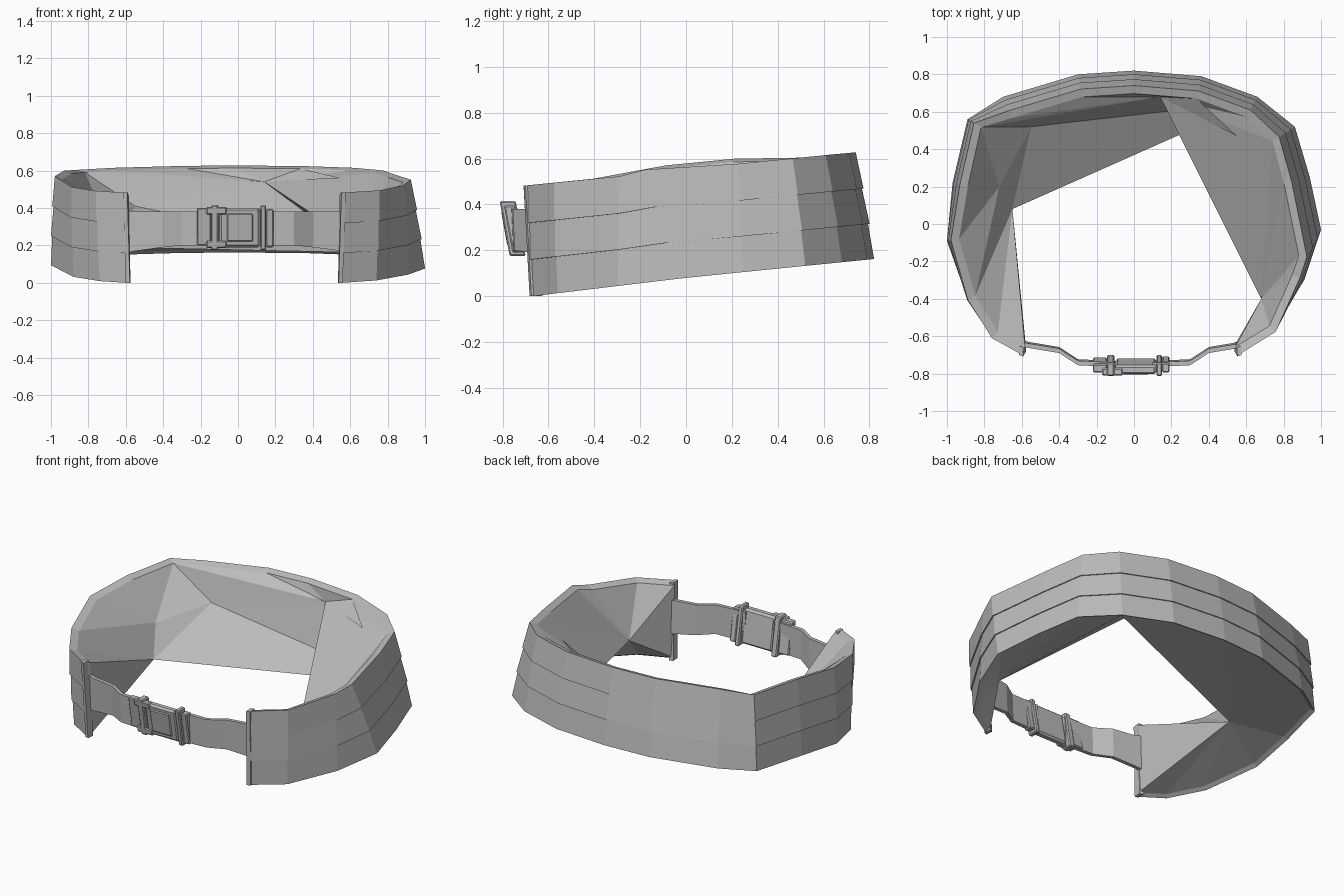
import bpy
import bmesh
from mathutils import Vector

default_cube = bpy.data.objects.get("Cube")
if default_cube:
    bpy.data.objects.remove(default_cube, do_unlink=True)


def make_material(name, colour):
    material = bpy.data.materials.new(name)
    material.use_nodes = True
    material.diffuse_color = colour
    material.node_tree.nodes["Principled BSDF"].inputs["Base Color"].default_value = colour
    return material


grey = make_material("webbing grey", (0.5, 0.5, 0.5, 1))


def finish(name, bm):
    """Turn a bmesh into a flat shaded object."""
    bmesh.ops.recalc_face_normals(bm, faces=bm.faces)
    mesh = bpy.data.meshes.new(name)
    bm.to_mesh(mesh)
    bm.free()
    mesh.materials.append(grey)
    obj = bpy.data.objects.new(name, mesh)
    bpy.context.collection.objects.link(obj)
    return obj


def loft(name, sections, wrap=True):
    """Join equal cross-sections and cap both ends; wrap closes each section."""
    bm = bmesh.new()
    rings = [[bm.verts.new(p) for p in section] for section in sections]
    count = len(rings[0])
    for near, far in zip(rings, rings[1:]):
        for i in range(count if wrap else count - 1):
            j = (i + 1) % count
            bm.faces.new((near[i], near[j], far[j], far[i]))
    bm.faces.new(rings[0])
    bm.faces.new(rings[-1])
    return finish(name, bm)


def slab(name, x, y, z, bevel=0.006):
    """Box between the given ranges, leaning forward at the top."""
    def ring(px):
        corners = ((y[0], z[0]), (y[1], z[0]), (y[1], z[1]), (y[0], z[1]))
        return [(px, py - 0.18 * (pz - 0.29), pz) for py, pz in corners]
    obj = loft(name, [ring(x[0]), ring(x[1])])
    modifier = obj.modifiers.new("soft edge", "BEVEL")
    modifier.width = bevel
    modifier.segments = 1


# Outer line of the padded belt, seen from above
path = [Vector(p) for p in (
    (-0.59, -0.67), (-0.74, -0.59), (-0.88, -0.4), (-1, -0.09), (-0.97, 0.22),
    (-0.89, 0.56), (-0.7, 0.68), (-0.3, 0.8), (0, 0.82), (0.36, 0.79),
    (0.66, 0.68), (0.86, 0.52), (0.94, 0.25), (1, -0.03), (0.91, -0.3),
    (0.74, -0.56), (0.55, -0.67))]

# Each layer is (height fraction, outward flare); the bands overlap like shingles
layers = ((0, 0), (0.33, 0), (0.33, 0.007), (0.66, 0), (0.66, 0.007), (1, 0))


def belt_section(i):
    here = path[i]
    tangent = (path[min(i + 1, len(path) - 1)] - path[max(i - 1, 0)]).normalized()
    inward = Vector((tangent.y, -tangent.x))
    back = min(max((here.y + 0.6) / 0.7, 0), 1)
    side_taper = 0.04 if here.x < -0.8 else 0.1 if here.x > 0.8 else 0.08
    taper = side_taper * back - 0.03 * (1 - back)
    lean = 0.15 if here.x > 0.99 else 0
    base = 0.08 + (0.12 if here.y < 0 else 0.1) * here.y
    # The right hip sits slightly higher
    if here.x < -0.9:
        base += 0.025
    tall = 0.475 - 0.012 * here.y

    def point(height, inset):
        flat = here + inward * (taper * height + inset)
        return (flat.x, flat.y - lean * height, base + tall * height)

    outer = [point(height, -flare) for height, flare in layers]
    return [point(0.03, 0.025)] + outer + [point(0.97, 0.045)]


sections = [belt_section(i) for i in range(len(path))]
loft("padded_belt", sections, wrap=False)

# Binding along both open ends of the padding
for name, section, side in (("right_end_binding", sections[0], 1),
                            ("left_end_binding", sections[-1], -1)):
    rings = []
    for spot in (Vector(section[1]), Vector(section[6])):
        rings.append([spot + Vector((side * dx, dy, 0)) for dx, dy in
                      ((-0.01, -0.004), (0.012, -0.012), (0.016, 0.035), (-0.008, 0.045))])
    loft(name, rings)

# Loose inner lining: broad creased panels gathered from the rims to a few hubs
bm = bmesh.new()
low_rim = [bm.verts.new(section[0]) for section in sections]
top_rim = [bm.verts.new(section[-1]) for section in sections]
right_fold = bm.verts.new((-0.65, 0.08, 0.19))
right_shelf = bm.verts.new((-0.72, 0.2, 0.36))
crease = bm.verts.new((-0.55, 0.52, 0.41))
back_mid = bm.verts.new((0.14, 0.68, 0.54))
left_fold = bm.verts.new((0.68, -0.4, 0.18))
tongue = bm.verts.new((0.55, 0.47, 0.56))


def gather(rim, hubs):
    """Fan each rim stretch to its hub and bridge neighbouring hubs."""
    start, previous = 0, None
    for hub, stop in hubs:
        if previous:
            bm.faces.new((rim[start], previous, hub))
        for i in range(start, stop):
            bm.faces.new((rim[i], rim[i + 1], hub))
        start, previous = stop, hub


last = len(path) - 1
gather(top_rim, ((right_fold, 2), (right_shelf, 5), (crease, 5), (back_mid, 11),
                 (left_fold, last)))
gather(low_rim, ((right_fold, 10), (crease, 10), (back_mid, 10), (left_fold, last)))
bm.faces.new((right_fold, right_shelf, crease))
bm.faces.new((top_rim[0], low_rim[0], right_fold))
bm.faces.new((top_rim[-1], low_rim[-1], left_fold))
bm.faces.new((back_mid, tongue, top_rim[9]))
finish("inner_lining", bm)

# Front webbing strap: x distance, y, bottom and top, mirrored to both sides
strap = ((0.6, -0.635, 0.16, 0.39), (0.55, -0.645, 0.17, 0.38), (0.4, -0.67, 0.19, 0.38),
         (0.3, -0.735, 0.2, 0.38), (0.1, -0.745, 0.2, 0.385))
for name, side in (("right_strap", -1), ("left_strap", 1)):
    rings = []
    for x, y, low, high in strap:
        rings.append([(side * x, y - 0.012, low), (side * x, y + 0.012, low),
                      (side * x, y + 0.004, high), (side * x, y - 0.02, high)])
    loft(name, rings)

# Side release buckle
slab("buckle_body", (-0.1, 0.12), (-0.785, -0.735), (0.19, 0.4), 0.012)
slab("buckle_centre_plate", (-0.06, 0.08), (-0.792, -0.78), (0.22, 0.37))
slab("buckle_left_flange", (0.12, 0.15), (-0.79, -0.72), (0.175, 0.415))
slab("buckle_right_flange", (-0.145, -0.105), (-0.79, -0.72), (0.175, 0.415))
slab("left_strap_keeper", (0.15, 0.19), (-0.775, -0.725), (0.19, 0.395))
slab("right_strap_keeper", (-0.22, -0.145), (-0.775, -0.73), (0.2, 0.4))
for name, z in (("upper_prong", (0.365, 0.405)), ("lower_prong", (0.185, 0.225))):
    slab(name, (-0.17, -0.06), (-0.79, -0.75), z)
